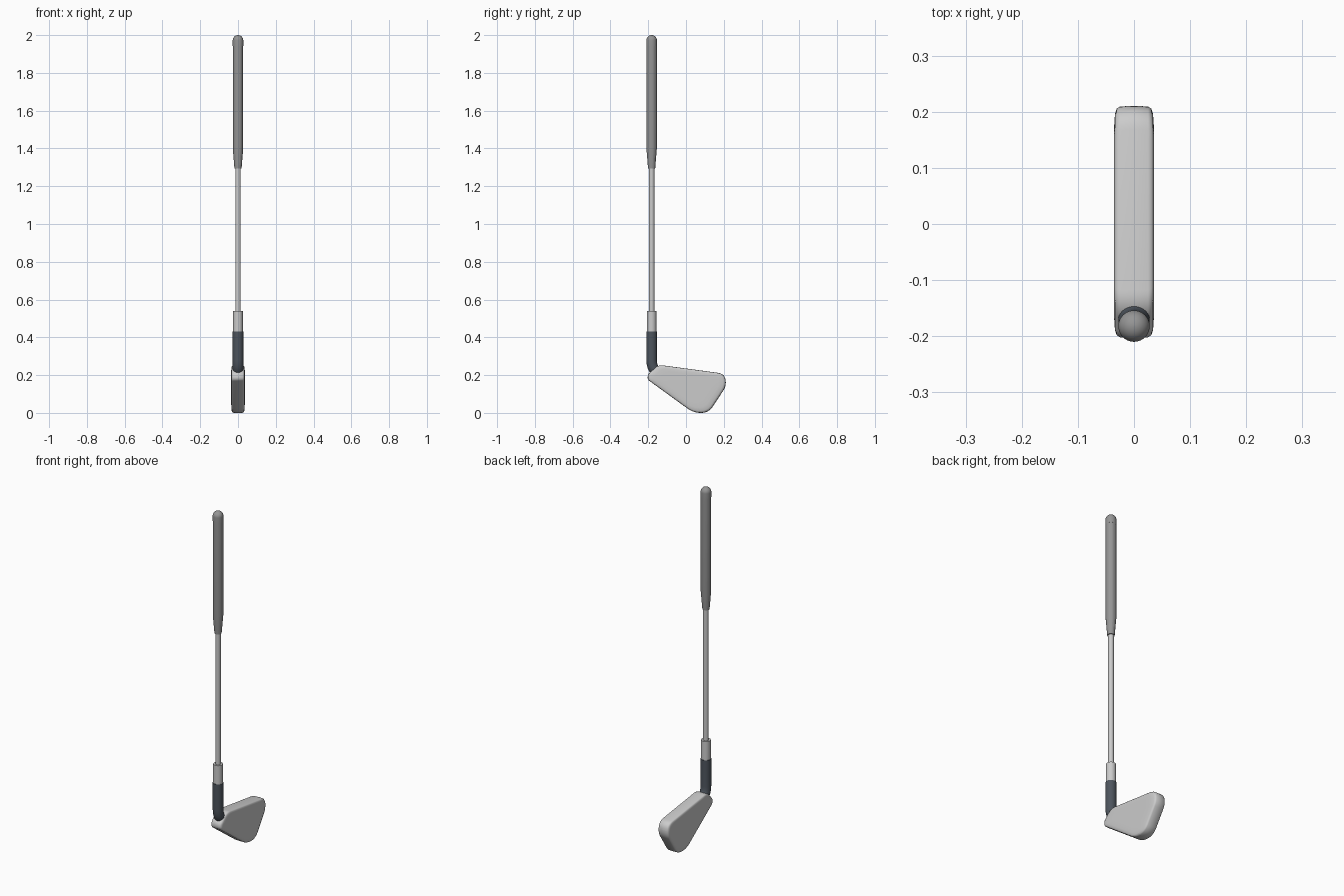
import bpy, bmesh
from math import sin, cos, pi, radians
from mathutils import Vector

if "Cube" in bpy.data.objects:
    bpy.data.objects.remove(bpy.data.objects["Cube"])

SIDES = 40
AXIS_Y = -0.182


def material(name, color):
    m = bpy.data.materials.new(name)
    m.diffuse_color = color
    m.use_nodes = True
    m.node_tree.nodes["Principled BSDF"].inputs["Base Color"].default_value = m.diffuse_color
    return m


def loft(name, rings, mat=None, angle=40):
    """Skin a list of closed rings and cap both ends."""
    bm = bmesh.new()
    loops = [[bm.verts.new(p) for p in ring] for ring in rings]
    n = len(loops[0])
    for a, b in zip(loops, loops[1:]):
        for i in range(n):
            j = (i + 1) % n
            bm.faces.new((a[i], a[j], b[j], b[i]))
    bm.faces.new(loops[0][::-1])
    bm.faces.new(loops[-1])
    bmesh.ops.recalc_face_normals(bm, faces=bm.faces[:])
    mesh = bpy.data.meshes.new(name)
    bm.to_mesh(mesh)
    bm.free()
    ob = bpy.data.objects.new(name, mesh)
    bpy.context.collection.objects.link(ob)
    if mat:
        mesh.materials.append(mat)
    bpy.ops.object.select_all(action='DESELECT')
    ob.select_set(True)
    bpy.context.view_layer.objects.active = ob
    bpy.ops.object.shade_smooth_by_angle(angle=radians(angle))
    return ob


def circle(y, z, r, tilt=0):
    t = radians(tilt)
    return [(r * cos(a), y + r * sin(a) * cos(t), z + r * sin(a) * sin(t))
            for a in (2 * pi * i / SIDES for i in range(SIDES))]


def tube(name, profile, mat=None, angle=40):
    return loft(name, [circle(AXIS_Y, z, r) for z, r in profile], mat, angle)


rubber = material("rubber", (0.3, 0.3, 0.3, 1))
dark = material("dark_steel", (0.075, 0.09, 0.11, 1))

# Grip with tapered lower end, and its domed cap
tube("grip", [(1.295, 0.019), (1.40, 0.0275), (1.945, 0.0275)], rubber, 5)
dome = [(1.972 + 0.028 * sin(a), 0.028 * cos(a))
        for a in (pi / 2 * i / 10 * 0.98 for i in range(11))]
tube("grip_cap", [(1.943, 0.028)] + dome, rubber)

# Shaft and collar
tube("shaft", [(0.50, 0.0145), (1.32, 0.0145)])
tube("collar", [(0.42, 0.0255), (0.54, 0.0255)])

# Hosel bending into the head
bend = [(AXIS_Y, 0.432, 0), (AXIS_Y, 0.28, 0), (-0.181, 0.265, 8), (-0.178, 0.25, 20),
        (-0.173, 0.237, 32), (-0.164, 0.224, 40), (-0.15, 0.208, 42)]
loft("hosel", [circle(y, z, 0.028, t) for y, z, t in bend], dark)

# Head outline in the y-z plane: corner y, corner z, rounding distance
corners = [(-0.203, 0.203, .015), (-0.148, 0.255, .03), (0.208, 0.207, .04),
           (0.212, 0.14, .027), (0.12, 0.0, .04), (0.04, 0.0, .04), (-0.203, 0.176, .012)]
outline = []
for i, (y, z, d) in enumerate(corners):
    c = Vector((y, z))
    p = c + (Vector(corners[i - 1][:2]) - c).normalized() * d
    q = c + (Vector(corners[(i + 1) % len(corners)][:2]) - c).normalized() * d
    for k in range(9):
        t = k / 8
        outline.append((1 - t) ** 2 * p + 2 * t * (1 - t) * c + t * t * q)

# Head: outline shrinks towards the two broad faces for a soft rim
half = [(0.0, 1.0), (0.025, 0.995), (0.031, 0.975), (0.034, 0.93), (0.0355, 0.82), (0.036, 0.65)]
sections = [(-x, s) for x, s in half[:0:-1]] + half
centre = Vector((0.0, 0.16))
rings = []
for x, s in sections:
    pts = [centre + (p - centre) * s for p in outline]
    rings.append([(x, p.x, p.y) for p in pts])
loft("head", rings, None, 50)
